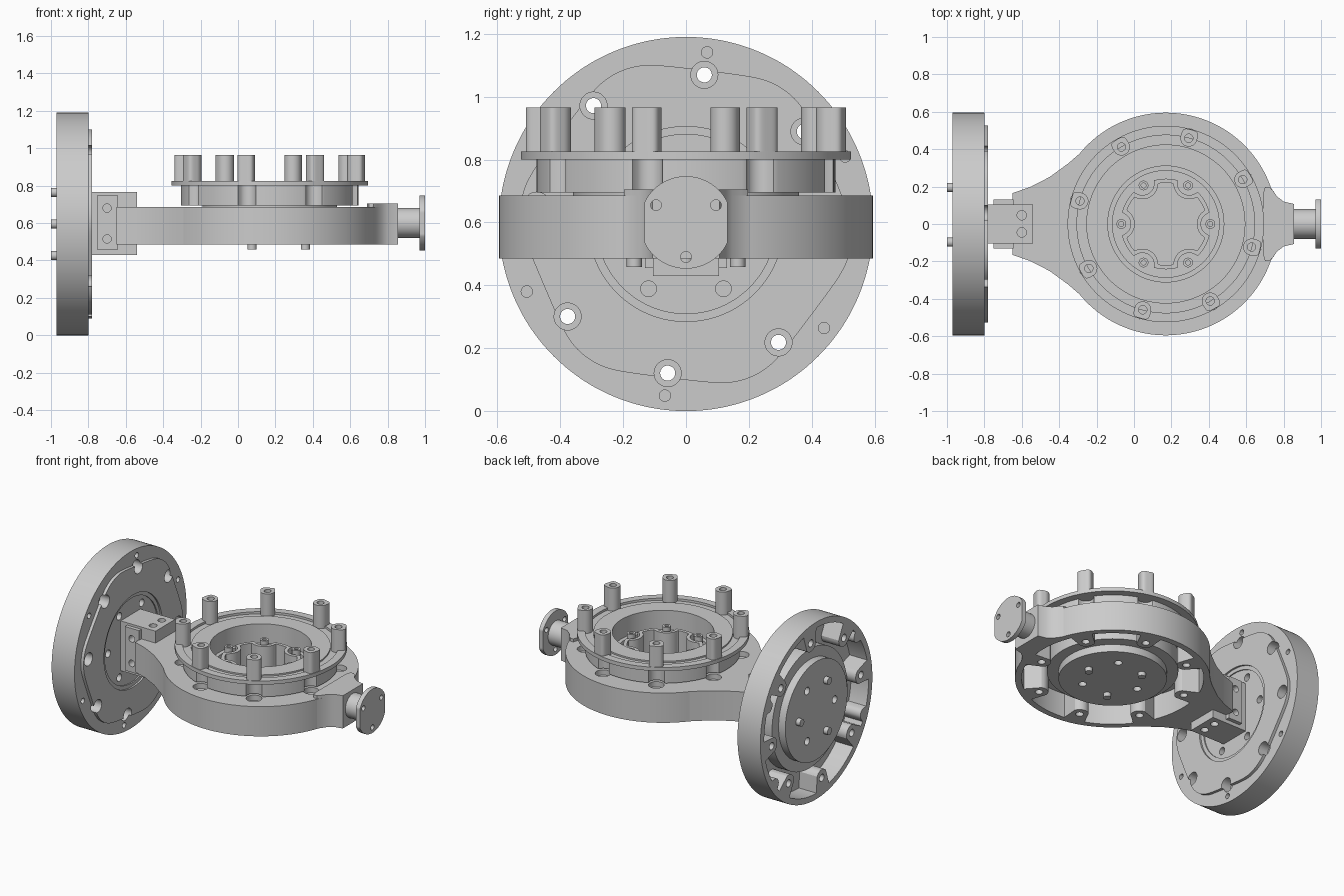
import bpy, bmesh
from math import sin, cos, pi, sqrt, radians, asin
from mathutils import Matrix

if "Cube" in bpy.data.objects:
    bpy.data.objects.remove(bpy.data.objects["Cube"])

TO_X = Matrix(((0, 0, 1, 0), (1, 0, 0, 0), (0, 1, 0, 0), (0, 0, 0, 1)))  # local z -> world x
TO_Y = Matrix.Rotation(pi / 2, 4, 'X')                                   # local z -> world -y
WORLD = Matrix.Identity(4)
BODY = Matrix.Translation((.17, 0, 0))
WHEEL = Matrix.Translation((-.97, 0, .595)) @ TO_X
SHAFT = Matrix.Translation((0, 0, .6)) @ TO_X


def finish(name, bm, frame):
    bmesh.ops.transform(bm, matrix=frame, verts=bm.verts)
    bmesh.ops.recalc_face_normals(bm, faces=bm.faces)
    me = bpy.data.meshes.new(name)
    bm.to_mesh(me)
    bm.free()
    ob = bpy.data.objects.new(name, me)
    bpy.context.collection.objects.link(ob)
    return ob


def ring(name, outer, inner, z0, z1, frame=WORLD, n=360):
    """Ring or disc whose radii are numbers or functions of the angle."""
    bm = bmesh.new()
    val = lambda r, t: r(t) if callable(r) else r

    def loop(r, z):
        ts = [2 * pi * i / n for i in range(n)]
        return [bm.verts.new((val(r, t) * cos(t), val(r, t) * sin(t), z)) for t in ts]
    loops = [loop(outer, z0), loop(outer, z1)]
    if inner:
        loops += [loop(inner, z1), loop(inner, z0)]
        pairs = [(k, (k + 1) % 4) for k in range(4)]
    else:
        pairs = [(0, 1)]
        for l in loops:
            bm.faces.new(l)
    for a, b in pairs:
        for i in range(n):
            j = (i + 1) % n
            bm.faces.new((loops[a][i], loops[a][j], loops[b][j], loops[b][i]))
    return finish(name, bm, frame)


def prism(name, pts, z0, z1, frame=WORLD):
    bm = bmesh.new()
    a = [bm.verts.new((x, y, z0)) for x, y in pts]
    b = [bm.verts.new((x, y, z1)) for x, y in pts]
    bm.faces.new(a)
    bm.faces.new(b)
    for i in range(len(pts)):
        j = (i + 1) % len(pts)
        bm.faces.new((a[i], a[j], b[j], b[i]))
    return finish(name, bm, frame)


def cut(ob, spots, r, z0, z1, frame):
    """Drill round holes at the given local spots."""
    bm = bmesh.new()
    for x, y in spots:
        bmesh.ops.create_cone(bm, cap_ends=True, segments=32, radius1=r, radius2=r, depth=z1 - z0,
                              matrix=Matrix.Translation((x, y, (z0 + z1) / 2)))
    cutter = finish("cutter", bm, frame)
    mod = ob.modifiers.new("holes", 'BOOLEAN')
    mod.operation, mod.solver, mod.object = 'DIFFERENCE', 'EXACT', cutter
    dg = bpy.context.evaluated_depsgraph_get()
    me = bpy.data.meshes.new_from_object(ob.evaluated_get(dg))
    ob.modifiers.clear()
    ob.data = me
    bpy.data.objects.remove(cutter)


def around(r, angles):
    return [(r * cos(radians(a)), r * sin(radians(a))) for a in angles]


def delta(t, a):
    return (t - radians(a) + pi) % (2 * pi) - pi


def notched(base, angles, rc, r):
    """Polar outline pushed inwards round circles of radius r at distance rc."""
    def f(t):
        R = base(t) if callable(base) else base
        for a in angles:
            d = delta(t, a)
            if abs(d) <= asin(r / rc):
                R = min(R, rc * cos(d) - sqrt(r * r - (rc * sin(d)) ** 2))
        return R
    return f


def flats(R, dist, angles, p=400):
    """Circle with flats; a low p rounds the corners."""
    def f(t):
        s = R ** -p if p < 100 else 0
        rs = [R] + [dist / cos(delta(t, a)) for a in angles if abs(delta(t, a)) < 1]
        return sum(r ** -p for r in rs) ** (-1 / p) if s else min(rs)
    return f


six = range(0, 360, 60)
three = range(0, 360, 120)

# Upright wheel: pocketed rim, web, hub, raised plate
w_holes = [38 + 45 * k for k in range(8)]
w_small = [23 + 60 * k for k in range(6)]
pocket = notched(notched(.555, w_holes, .478, .057), w_small, .55, .04)
rim = ring("wheel_rim", .595, pocket, 0, .17, WHEEL)
ring("wheel_web", pocket, .33, .13, .17, WHEEL)
ring("wheel_inner_step", .40, .33, .05, .13, WHEEL)
plate = ring("wheel_raised_plate", flats(.53, .493, w_small, 45), .31, .17, .19, WHEEL)
hub = ring("wheel_hub", .33, 0, 0, .17, WHEEL)
ring("wheel_hub_step", .31, .285, .17, .178, WHEEL)
for part in (rim, plate):
    cut(part, around(.478, w_holes), .024, -.05, .25, WHEEL)
    cut(part, around(.478, w_holes), .043, .12, .25, WHEEL)
cut(rim, around(.55, w_small), .018, .07, .25, WHEEL)
cut(hub, around(.238, six), .025, .09, .25, WHEEL)
cut(hub, around(.195, (60, 180, 300)), .025, -.05, .06, WHEEL)
for p in around(.195, three):
    ring("wheel_pin", .024, 0, -.03, .01, WHEEL @ Matrix.Translation((*p, 0)), 32)

# Flat housing: pocketed rim, web and hub
posts = [30 + 45 * k for k in range(8)]
pocket = notched(.555, posts, .478, .057)
rim = ring("housing_rim", .595, pocket, .485, .685, BODY)
ring("housing_web", pocket, .31, .65, .685, BODY)
ring("housing_inner_step", .40, .33, .535, .65, BODY)
cut(rim, around(.478, posts), .024, .4, .8, BODY)
cut(rim, around(.478, posts), .048, .65, .8, BODY)
hub = ring("housing_hub_base", .33, 0, .485, .56, BODY)
cut(hub, around(.195, (60, 180, 300)), .025, .4, .53, BODY)
ring("housing_hub_sleeve", .33, .285, .56, .69, BODY)
for p in around(.19, three):
    ring("housing_pin", .024, 0, .458, .5, BODY @ Matrix.Translation((*p, 0)), 32)

# Lobed cup inside the hub, with screw bosses standing in its notches
ring("hub_floor", .285, notched(.225, six, .25, .08), .56, .665, BODY)
ring("hub_lobed_wall", notched(.242, six, .25, .062), notched(.22, six, .25, .084), .55, .735, BODY)
for p in around(.238, six):
    ring("hub_screw_boss", .026, .013, .65, .75, BODY @ Matrix.Translation((*p, 0)), 32)


# Tail and nose of the housing, meeting the round rim
def arc(a0, a1, r=.575):
    return [(.17 + x, y) for x, y in around(r, [a0 + (a1 - a0) * i / 24 for i in range(25)])]


side = [(-.65, .165), (-.55, .20), (-.45, .252), (-.35, .325), (-.25, .412), (-.17, .487)]
prism("housing_tail", [(x, -y) for x, y in side[::-1]] + side + arc(125, 235), .485, .685)
side = [(.70, .268), (.735, .19), (.765, .147), (.80, .12), (.855, .107)]
prism("housing_nose", side + [(x, -y) for x, y in side[::-1]] + arc(-27, 27), .485, .685)
side = [(.69, .16), (.70, .197), (.725, .197), (.745, .175), (.765, .147), (.80, .12), (.855, .107)]
prism("nose_pad", side + [(x, -y) for x, y in side[::-1]], .68, .705)

# Raised ring with scallops under the posts
ring("ring_foot", .36, .31, .68, .695, BODY)
ring("ring_wall", notched(.475, posts, .478, .05), .31, .695, .80, BODY)
ring("ring_flange", .525, .425, .80, .81, BODY)
ring("ring_lip", .525, .475, .81, .825, BODY)
ring("ring_inner_land", .425, .31, .80, .82, BODY)


# Posts: round inside, softly squared outside
def post_shape(t):
    c, s = cos(t), abs(sin(t))
    return .045 if c <= 0 else ((c / .047) ** 4 + (s / .045) ** 4) ** -.25


for a in posts:
    f = BODY @ Matrix.Rotation(radians(a), 4, 'Z') @ Matrix.Translation((.475, 0, 0))
    ring("post", post_shape, .022, .80, .965, f, 64)

# Bracket joining the tail to the wheel
c_shape = [(-.80, .43), (-.54, .43), (-.54, .485), (-.65, .485), (-.65, .685), (-.54, .685),
           (-.54, .765), (-.80, .765)]
bracket = prism("bracket_clevis", c_shape, -.105, .105, TO_Y)
cut(bracket, [(-.6, .047), (-.6, -.045)], .025, .3, .9, WORLD)
block = prism("bracket_block", [(-.75, .455), (-.645, .455), (-.645, .75), (-.75, .75)], -.13, .13, TO_Y)
for part in (block, bracket):
    for z0, z1 in ((-.2, -.07), (.07, .2)):
        cut(part, [(-.70, .515), (-.70, .68)], .022, z0, z1, TO_Y)

# Stub shaft and end flange
ring("shaft", .08, 0, .85, .98, SHAFT, 64)
end = ring("shaft_flange", flats(.147, .132, (0, 180)), 0, .97, 1.0, SHAFT, 128)
cut(end, around(.11, (30, 150, 270)), .017, .9, 1.1, SHAFT)

# Smooth round walls, crisp edges
bpy.ops.object.select_all(action='SELECT')
bpy.context.view_layer.objects.active = end
bpy.ops.object.shade_smooth_by_angle(angle=radians(30))
